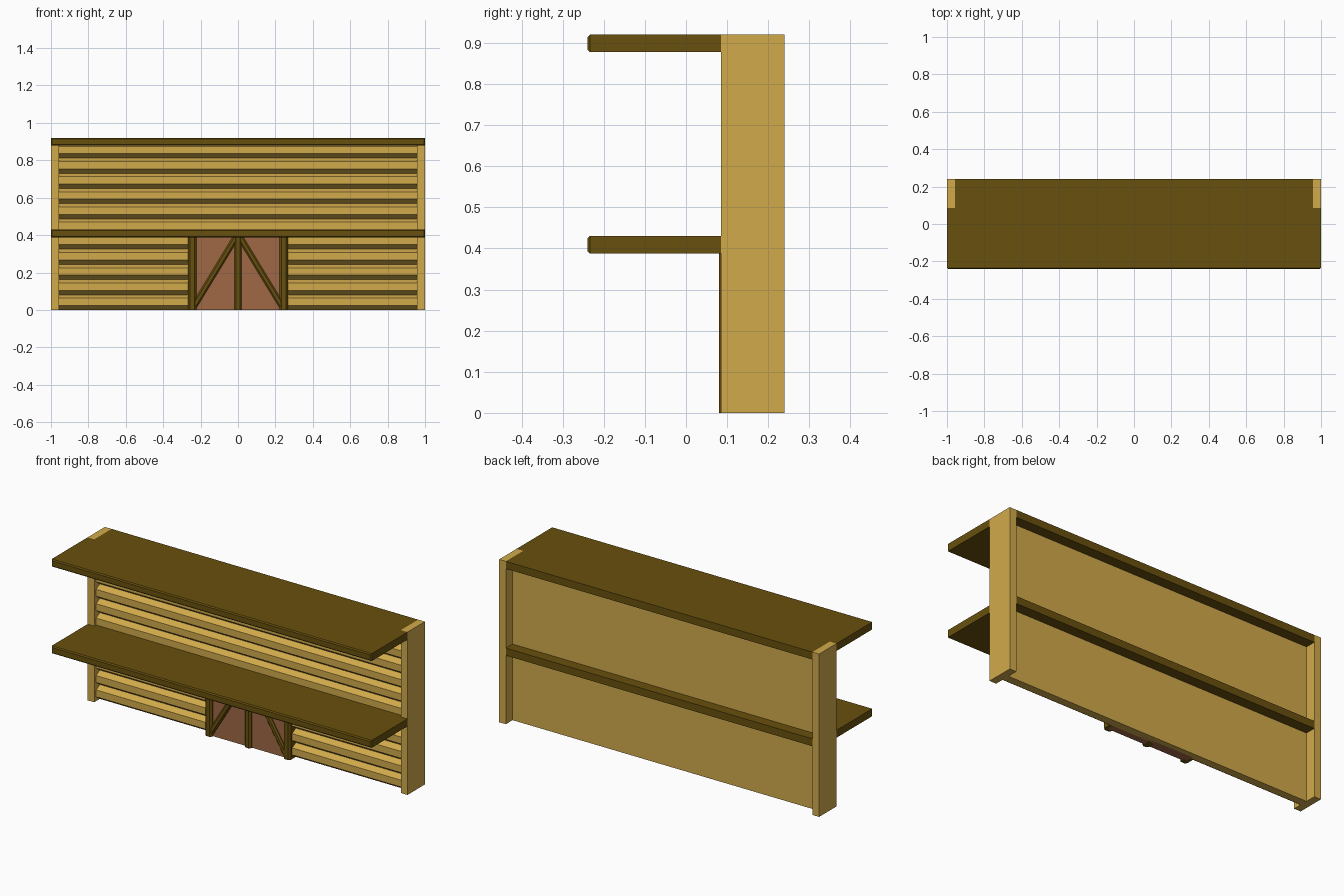
import bpy, bmesh, math
from mathutils import Vector, Matrix

if "Cube" in bpy.data.objects:
    bpy.data.objects.remove(bpy.data.objects["Cube"])


def material(name, rgb):
    m = bpy.data.materials.new(name)
    m.diffuse_color = (*rgb, 1)
    m.use_nodes = True
    m.node_tree.nodes["Principled BSDF"].inputs["Base Color"].default_value = m.diffuse_color
    return m


LIGHT = material("light_wood", (0.64, 0.40, 0.07))
DARK = material("dark_wood", (0.138, 0.08, 0.004))
DOOR = material("door_wood", (0.35, 0.14, 0.06))


def prism(name, outline, extrude, mat):
    """Extrude a closed planar outline along a vector."""
    bm = bmesh.new()
    face = bm.faces.new([bm.verts.new(p) for p in outline])
    out = bmesh.ops.extrude_face_region(bm, geom=[face])
    moved = [g for g in out["geom"] if isinstance(g, bmesh.types.BMVert)]
    bmesh.ops.translate(bm, verts=moved, vec=Vector(extrude))
    if not any(f is face for f in bm.faces):
        bm.faces.new([v for v in face.verts])
    bmesh.ops.recalc_face_normals(bm, faces=bm.faces)
    me = bpy.data.meshes.new(name)
    bm.to_mesh(me)
    bm.free()
    me.materials.append(mat)
    ob = bpy.data.objects.new(name, me)
    bpy.context.collection.objects.link(ob)
    return ob


def box(name, x, y, z, mat):
    outline = [(x[0], y[0], z[0]), (x[1], y[0], z[0]), (x[1], y[1], z[0]), (x[0], y[1], z[0])]
    return prism(name, outline, (0, 0, z[1] - z[0]), mat)


def beam(name, a, b, width, y, chamfer):
    """Door timber from a to b (x, z) with chamfered front edges."""
    a, b = Vector((a[0], 0, a[1])), Vector((b[0], 0, b[1]))
    d = b - a
    side = Vector((d.z, 0, -d.x)).normalized()
    h = width / 2
    profile = [(-h, y[1]), (-h, y[0] + chamfer), (-h + chamfer, y[0]),
               (h - chamfer, y[0]), (h, y[0] + chamfer), (h, y[1])]
    return prism(name, [a + side * s + Vector((0, v, 0)) for s, v in profile], d, DARK)


# End posts
for s, side in ((-1, "left"), (1, "right")):
    box(side + "_post", sorted((s * 0.958, s)), (0.085, 0.24), (0, 0.92), LIGHT)

# Shelves, notched around the posts, with a softened front edge
c = 0.006
for name, z0, z1 in (("lower_shelf", 0.388, 0.43), ("top_shelf", 0.878, 0.92)):
    outline = [(-1, -0.24 + c), (-1 + c, -0.24), (1 - c, -0.24), (1, -0.24 + c), (1, 0.085),
               (0.958, 0.085), (0.958, 0.24), (-0.958, 0.24), (-0.958, 0.085), (-1, 0.085)]
    shelf = prism(name, [(x, y, z0) for x, y in outline], (0, 0, z1 - z0), DARK)
    bm = bmesh.new()
    bm.from_mesh(shelf.data)
    front = [e for e in bm.edges if all(v.co.y < -0.239 for v in e.verts)
             and abs(e.verts[0].co.z - e.verts[1].co.z) < 1e-5]
    bmesh.ops.bevel(bm, geom=front, offset=c, segments=1, affect='EDGES')
    bm.to_mesh(shelf.data)
    bm.free()

# Back wall: one plank profile repeated up the height
P, ROWS = 0.0812, 11
profile = [(0.18, 0)]
for i in range(ROWS):
    z = i * P
    profile += [(0.135, z), (0.102, z + 0.024), (0.102, z + 0.063)]
profile += [(0.135, ROWS * P), (0.18, ROWS * P)]
prism("plank_wall", [(-0.958, y, z) for y, z in profile], (1.916, 0, 0), LIGHT)

# Double door with timber frame and braces
box("door_panel", (-0.25, 0.25), (0.097, 0.15), (0, 0.39), DOOR)
beam("door_centre_post", (0, 0), (0, 0.39), 0.04, (0.08, 0.14), 0.01)
for s, side in ((-1, "left"), (1, "right")):
    beam(side + "_door_jamb", (s * 0.245, 0), (s * 0.245, 0.39), 0.044, (0.08, 0.14), 0.01)
    beam(side + "_door_brace", (s * 0.235, 0.02), (s * 0.01, 0.39), 0.032, (0.084, 0.12), 0.008)
